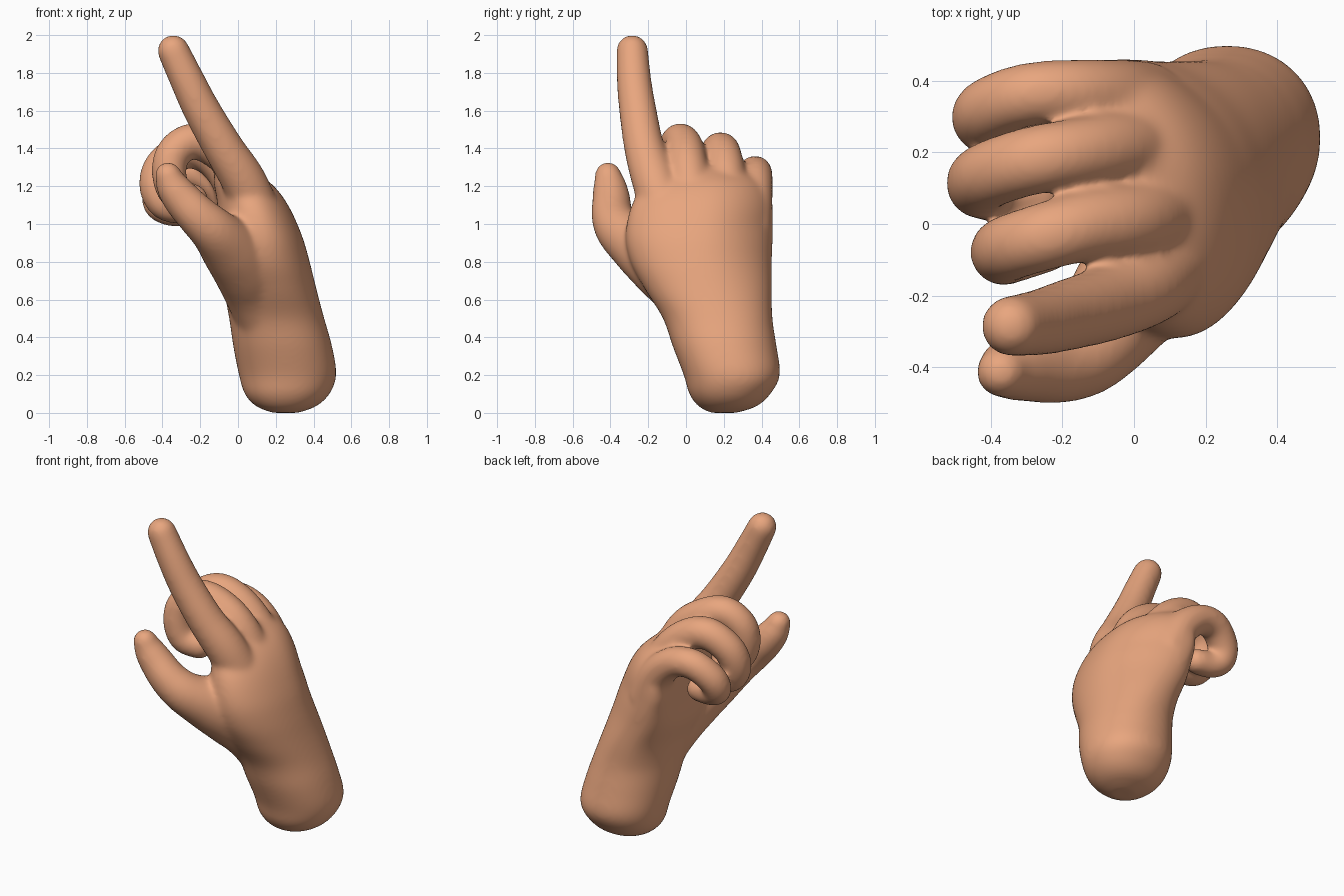
import bpy, bmesh, math
from mathutils import Vector

if "Cube" in bpy.data.objects:
    bpy.data.objects.remove(bpy.data.objects["Cube"])

bm = bmesh.new()


def skin_rings(rings):
    """Join a list of equal point rings into a closed solid."""
    vs = [[bm.verts.new(p) for p in ring] for ring in rings]
    n = len(vs[0])
    for a, b in zip(vs, vs[1:]):
        for i in range(n):
            j = (i + 1) % n
            bm.faces.new((a[i], a[j], b[j], b[i]))
    bm.faces.new(vs[0][::-1])
    bm.faces.new(vs[-1])


def spline(pts, steps):
    """Catmull-Rom through tuples of any length."""
    pts = [Vector(p) for p in pts]
    p = [2 * pts[0] - pts[1]] + pts + [2 * pts[-1] - pts[-2]]
    out = []
    for i in range(1, len(p) - 2):
        a, b, c, d = p[i - 1:i + 3]
        for s in range(steps):
            t = s / steps
            out.append(0.5 * (2 * b + (c - a) * t + (2 * a - 5 * b + 4 * c - d) * t * t
                              + (3 * b - a - 3 * c + d) * t ** 3))
    return out + [pts[-1]]


def digit(pts, sides=20):
    """Round-tipped tube through (x, y, z, radius) points."""
    path = spline(pts, 6)
    rings, side = [], Vector((0, 1, 0.1))
    for i, q in enumerate(path):
        d = (path[min(i + 1, len(path) - 1)].xyz - path[max(i - 1, 0)].xyz).normalized()
        u = (side - d * side.dot(d)).normalized()
        v = d.cross(u)
        slots = [(0, 1)]
        if i == len(path) - 1:
            slots = [(math.sin(k * math.pi / 12), math.cos(k * math.pi / 12)) for k in (0, 1, 2, 3, 4, 5, 5.7)]
        for along, scale in slots:
            rings.append([q.xyz + d * q.w * along + q.w * scale *
                          (u * math.cos(a) + v * math.sin(a))
                          for a in (2 * math.pi * k / sides for k in range(sides))])
        side = u
    skin_rings(rings)


# wrist and palm: (centre x, centre y, z, half width x, half width y)
palm = [(.25, .2, 0, .07, .07), (.255, .22, .035, .16, .155), (.26, .232, .1, .225, .215),
        (.263, .243, .2, .258, .255), (.237, .205, .35, .262, .275), (.205, .168, .5, .252, .29),
        (.17, .12, .65, .247, .335), (.13, .08, .8, .25, .375), (.11, .07, .95, .225, .39),
        (.075, .085, 1.11, .185, .37), (.02, .1, 1.22, .15, .3), (-.04, .09, 1.3, .08, .19)]


def oval(c, n=48, e=2 / 2.12):
    """Palm section, bent towards the palm on the little finger side."""
    f = lambda w: math.copysign(abs(w) ** e, w)
    bend = 0.9 * min(1, max(0, (c[2] - .5) / .5))
    ring = []
    for a in (2 * math.pi * k / n for k in range(n)):
        dy = c[4] * f(math.sin(a))
        ring.append(Vector((c[0] + c[3] * f(math.cos(a)) - bend * max(0, dy) ** 2, c[1] + dy, c[2])))
    return ring


skin_rings([oval(c) for c in spline(palm, 4)])

# index finger, pointing
digit([(.13, -.09, 1.0, .12), (.035, -.165, 1.22, .12), (-.075, -.22, 1.4, .108),
       (-.19, -.255, 1.6, .1), (-.268, -.275, 1.76, .093), (-.342, -.285, 1.917, .086)])
# middle finger, curled
digit([(.11, .04, 1.06, .12), (.0, .01, 1.29, .108), (-.13, -.005, 1.402, .1), (-.25, -.035, 1.438, .096),
       (-.345, -.065, 1.37, .094), (-.365, -.08, 1.26, .092), (-.33, -.075, 1.16, .088), (-.24, -.05, 1.13, .084)])
# ring finger, curled
digit([(.08, .21, 1.02, .12), (-.03, .212, 1.23, .108), (-.15, .2, 1.355, .098), (-.28, .178, 1.39, .097),
       (-.4, .14, 1.31, .095), (-.432, .11, 1.2, .093), (-.385, .095, 1.105, .088), (-.27, .09, 1.08, .084)])
# little finger, curled
digit([(.03, .335, .96, .12), (-.05, .355, 1.14, .105), (-.17, .368, 1.25, .092), (-.3, .36, 1.268, .09),
       (-.405, .32, 1.19, .09), (-.42, .285, 1.11, .086), (-.36, .26, 1.068, .08), (-.27, .25, 1.06, .076)])
# thumb, with its muscle running down into the wrist
digit([(.22, .16, .36, .17), (.1, .01, .62, .165), (.03, -.125, .77, .17), (-.045, -.24, .875, .158),
       (-.13, -.35, .965, .128), (-.215, -.39, 1.045, .112), (-.295, -.395, 1.13, .102),
       (-.345, -.403, 1.2, .09), (-.37, -.413, 1.258, .072)])

me = bpy.data.meshes.new("hand")
bmesh.ops.recalc_face_normals(bm, faces=bm.faces)
bm.to_mesh(me)
bm.free()
hand = bpy.data.objects.new("hand", me)
bpy.context.collection.objects.link(hand)
bpy.context.view_layer.objects.active = hand
hand.select_set(True)

# fuse all parts into one skin and soften the joins
fuse = hand.modifiers.new("fuse", 'REMESH')
fuse.mode = 'VOXEL'
fuse.voxel_size = 0.012
fuse.use_smooth_shade = True
soft = hand.modifiers.new("soften", 'SMOOTH')
soft.factor = 0.5
soft.iterations = 30
for m in ("fuse", "soften"):
    bpy.ops.object.modifier_apply(modifier=m)
bpy.ops.object.shade_smooth()

mat = bpy.data.materials.new("skin")
mat.diffuse_color = (0.81, 0.38, 0.21, 1)
mat.use_nodes = True
mat.node_tree.nodes["Principled BSDF"].inputs["Base Color"].default_value = mat.diffuse_color
me = hand.data
me.materials.clear()
me.materials.append(mat)
